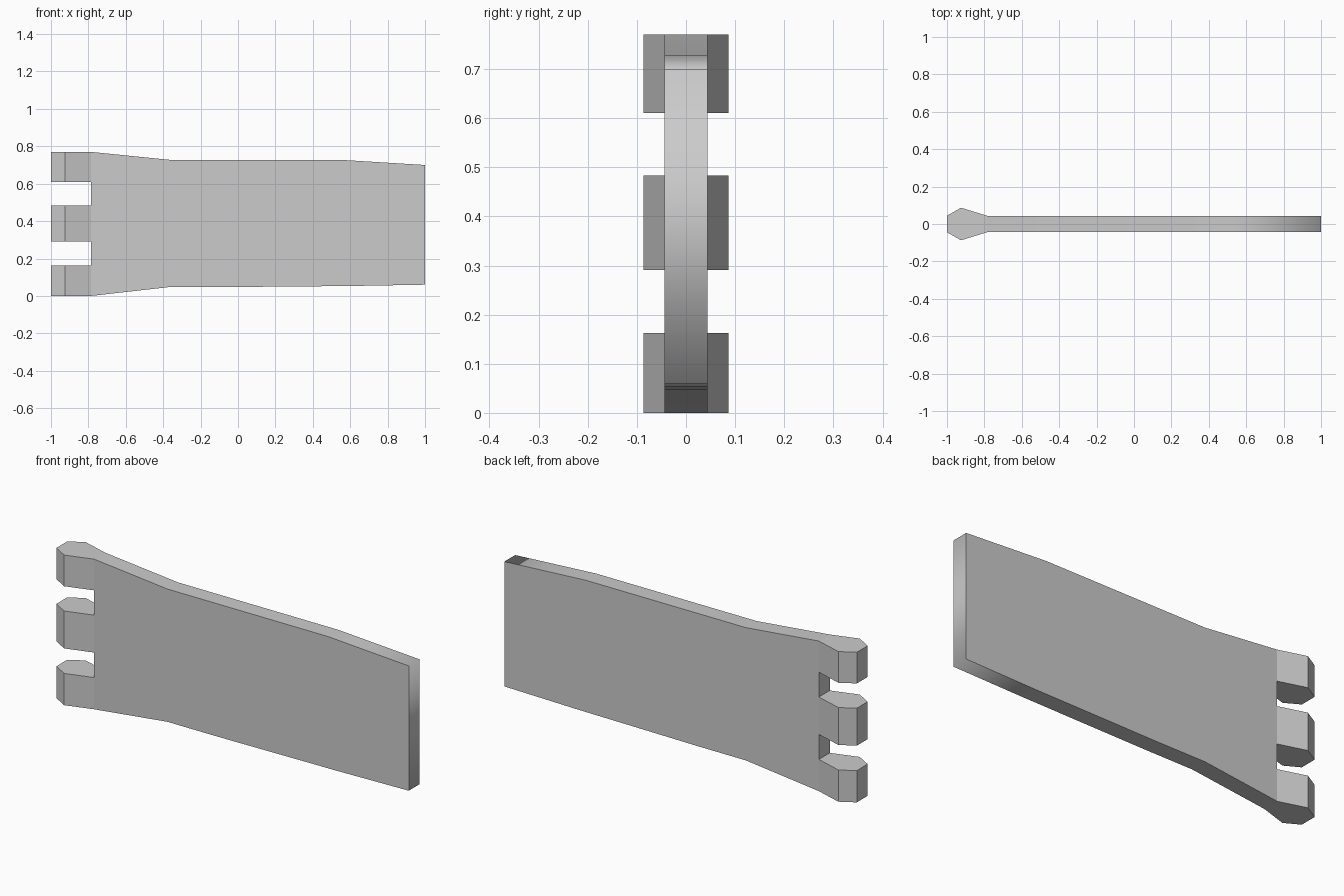
import bpy, bmesh
from mathutils import Vector

if "Cube" in bpy.data.objects:
    bpy.data.objects.remove(bpy.data.objects["Cube"])

HALF = 0.044      # half thickness of the plate
ROOT = -0.785     # where the knuckles meet the plate

grey = bpy.data.materials.new("plain grey")
grey.use_nodes = True
grey.diffuse_color = (0.6, 0.6, 0.6, 1)
grey.node_tree.nodes["Principled BSDF"].inputs["Base Color"].default_value = (0.6, 0.6, 0.6, 1)


def prism(name, outline, direction, is_soft=None, open_root=False):
    """Extrude a flat outline; is_soft picks the edges that shade smoothly."""
    bm = bmesh.new()
    face = bm.faces.new([bm.verts.new(p) for p in outline])
    ext = bmesh.ops.extrude_face_region(bm, geom=[face], use_keep_orig=True)
    moved = [g for g in ext["geom"] if isinstance(g, bmesh.types.BMVert)]
    bmesh.ops.translate(bm, verts=moved, vec=Vector(direction))
    bmesh.ops.recalc_face_normals(bm, faces=bm.faces)
    for f in bm.faces:
        f.smooth = is_soft is not None
    for e in bm.edges:
        e.smooth = is_soft is not None and is_soft(e)
    if open_root:
        hidden = [f for f in bm.faces if all(abs(v.co.x - ROOT) < 1e-4 for v in f.verts)]
        bmesh.ops.delete(bm, geom=hidden, context="FACES_ONLY")
    mesh = bpy.data.meshes.new(name)
    bm.to_mesh(mesh)
    bm.free()
    mesh.materials.append(grey)
    obj = bpy.data.objects.new(name, mesh)
    bpy.context.collection.objects.link(obj)
    return obj


# Plate: flared at the knuckle end, tapered at the free end
def rim_soft(edge):
    a, b = edge.verts
    across = abs(a.co.y - b.co.y) > HALF
    return across and a.co.x > ROOT + 0.1


top = [(ROOT, 0.77), (-0.37, 0.728), (0.54, 0.728), (1, 0.70)]
bottom = [(1, 0.06), (0.6, 0.053), (-0.1, 0.047), (-0.37, 0.047), (ROOT, 0)]
prism("plate", [(x, -HALF, z) for x, z in top + bottom], (0, 2 * HALF, 0), rim_soft)

# Three hinge knuckles with a faceted bulge
side = [(ROOT, HALF), (-0.925, 0.087), (-1, HALF)]
hexagon = side + [(x, -y) for x, y in reversed(side)]
for label, low, high in (("lower", 0, 0.163), ("middle", 0.291, 0.483), ("upper", 0.61, 0.77)):
    prism(label + "_knuckle", [(x, y, low) for x, y in hexagon], (0, 0, high - low), open_root=True)
